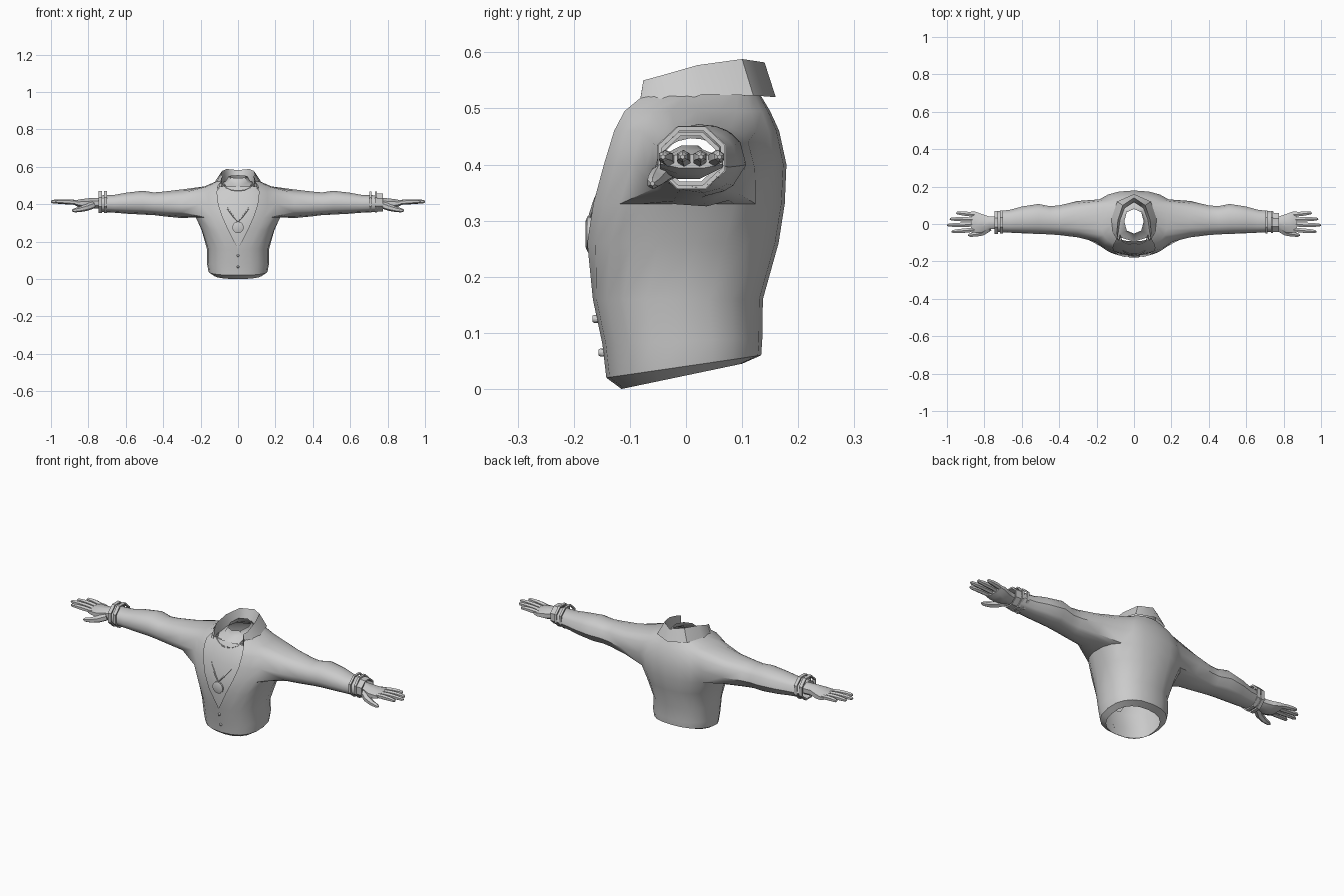
import bpy, bmesh, math
from mathutils import Vector

if "Cube" in bpy.data.objects:
    bpy.data.objects.remove(bpy.data.objects["Cube"])


def make(name, verts, faces, mirror=False, angle=40):
    me = bpy.data.meshes.new(name)
    me.from_pydata([tuple(v) for v in verts], [], faces)
    bm = bmesh.new()
    bm.from_mesh(me)
    bmesh.ops.remove_doubles(bm, verts=bm.verts, dist=1e-5)
    bmesh.ops.recalc_face_normals(bm, faces=bm.faces)
    bm.to_mesh(me)
    bm.free()
    ob = bpy.data.objects.new(name, me)
    bpy.context.collection.objects.link(ob)
    if mirror:
        m = ob.modifiers.new("mirror", 'MIRROR')
        m.merge_threshold = 0.0005
    bpy.ops.object.select_all(action='DESELECT')
    ob.select_set(True)
    bpy.context.view_layer.objects.active = ob
    bpy.ops.object.shade_smooth_by_angle(angle=math.radians(angle))
    return ob


def loft(rings, closed=True, caps=False, loop=False, skip=lambda r, c: False):
    """Quads between rings that all have the same number of points."""
    n = len(rings[0])
    verts = [v for r in rings for v in r]
    faces = []
    for r in range(len(rings) if loop else len(rings) - 1):
        r2 = (r + 1) % len(rings)
        for c in range(n if closed else n - 1):
            if not skip(r, c):
                d = (c + 1) % n
                faces.append((r * n + c, r * n + d, r2 * n + d, r2 * n + c))
    if caps:
        faces += [tuple(range(n)), tuple(range(len(verts) - n, len(verts)))]
    return verts, faces


def half_ring(zf, zb, w, yf, yb, v, m=10, end=math.pi):
    """Half a body section, from the front opening (half-width v) round to the back."""
    e = 0.85
    t0 = math.asin(min(1, (v / w) ** (1 / e)))
    out = []
    for i in range(m + 1):
        t = t0 + (end - t0) * i / m
        s, c = max(0, math.sin(t)), math.cos(t)
        x = w * s ** e if s > 1e-6 else 0
        k = math.copysign(abs(c) ** e, c)
        f = (1 - k) / 2
        out.append(Vector((x, yf + (yb - yf) * f, zf + (zb - zf) * f)))
    return out


def ring_x(x, yc, zc, ry, rz, n=8, turn=0.5):
    return [Vector((x, yc + ry * math.cos((i + turn) * math.tau / n),
                    zc + rz * math.sin((i + turn) * math.tau / n))) for i in range(n)]


def limb(path, n=6):
    """Rings round a bent path of (point, radius)."""
    rings = []
    for i, (p, r) in enumerate(path):
        a, b = path[max(0, i - 1)][0], path[min(len(path) - 1, i + 1)][0]
        q = (Vector(b) - Vector(a)).to_track_quat('X', 'Z')
        rings.append([Vector(p) + q @ v for v in ring_x(0, 0, 0, r, r, n)])
    return rings


# jacket: half torso with an open V front, the sleeve grown out of the armhole
rows = [(0.0, 0.045, 0.130, -0.115, 0.100, 0), (0.02, 0.06, 0.158, -0.142, 0.134, 0),
        (0.08, 0.09, 0.166, -0.149, 0.136, 0), (0.16, 0.16, 0.166, -0.166, 0.137, 0),
        (0.26, 0.26, 0.195, -0.179, 0.165, 0.05), (0.33, 0.33, 0.228, -0.172, 0.176, 0.082),
        (0.40, 0.40, 0.240, -0.157, 0.179, 0.105), (0.46, 0.46, 0.222, -0.142, 0.166, 0.112),
        (0.495, 0.495, 0.178, -0.130, 0.150, 0.108), (0.525, 0.525, 0.112, -0.110, 0.132, 0.088)]
torso = [half_ring(*r) for r in rows]
lo, hi, c0, c1 = 5, 8, 2, 7
verts, faces = loft(torso, closed=False,
                    skip=lambda r, c: lo <= r < hi and c0 <= c < c1)
hole = ([torso[lo][c] for c in range(c0, c1 + 1)] + [torso[r][c1] for r in range(lo + 1, hi + 1)]
        + [torso[hi][c] for c in range(c1 - 1, c0 - 1, -1)]
        + [torso[r][c0] for r in range(hi - 1, lo, -1)])
ang = [math.atan2((p.z - 0.412) / 0.083, (p.y - 0.026) / 0.10) for p in hole]
sleeve = [hole]
for x, yc, zc, ry, rz in [(0.30, 0.026, 0.402, 0.098, 0.077), (0.40, 0.020, 0.401, 0.080, 0.066),
                          (0.45, 0.020, 0.402, 0.076, 0.061), (0.51, 0.027, 0.408, 0.081, 0.064),
                          (0.60, 0.022, 0.405, 0.072, 0.056), (0.66, 0.015, 0.402, 0.062, 0.048),
                          (0.745, 0.012, 0.403, 0.055, 0.044)]:
    sleeve.append([Vector((x, yc + ry * math.cos(a), zc + rz * math.sin(a))) for a in ang])
v2, f2 = loft(sleeve)
k = len(verts)
make("jacket", verts + v2, faces + [tuple(i + k for i in f) for f in f2], mirror=True)

# folded collar: inner stand, top fold, outer fall
stand = [(0, .118, .525), (.05, .085, .525), (.075, .02, .52), (.085, -.05, .50), (.09, -.088, .478)]
fold = [(0, .140, .582), (.06, .100, .588), (.086, .02, .577), (.092, -.05, .557), (.084, -.076, .55)]
fall = [(0, .160, .52), (.09, .120, .523), (.120, .03, .525), (.126, -.045, .50), (.105, -.088, .475)]
make("collar", *loft([stand, fold, fall], closed=False), mirror=True)

# chest visible in the V, and the open neck
chest = [half_ring(z, z, w, yf, 0.15, 0, 5, end) for z, w, yf, end in
         [(0.16, 0.15, -0.158, 0.25), (0.26, 0.18, -0.168, 0.55), (0.33, 0.21, -0.160, 0.68),
          (0.40, 0.22, -0.142, 0.85), (0.46, 0.20, -0.118, 1.0), (0.495, 0.16, -0.092, 1.1)]]
make("chest", *loft(chest, closed=False), mirror=True)
neck = [half_ring(zf, zb, w, yf, yb, 0, 4) for zf, zb, w, yf, yb in
        [(0.49, 0.51, 0.120, -0.094, 0.115), (0.515, 0.53, 0.066, -0.060, 0.090),
         (0.54, 0.555, 0.052, -0.052, 0.080)]]
make("neck", *loft(neck, closed=False), mirror=True)

# hands: palm, four fingers and thumb
palm = [ring_x(*r) for r in [(0.73, 0.008, 0.405, 0.037, 0.031), (0.775, 0.006, 0.406, 0.037, 0.030),
                             (0.815, 0.004, 0.402, 0.054, 0.030), (0.85, 0.010, 0.404, 0.061, 0.023),
                             (0.872, 0.010, 0.406, 0.060, 0.013)]]
make("palm", *loft(palm, caps=True), mirror=True)
for i, (y, tip, spread) in enumerate([(-.031, .975, -.010), (-.003, 1.0, -.003),
                                      (.024, .985, .003), (.050, .95, .010)]):
    path = []
    for f, r in [(0, .0125), (.4, .0135), (.7, .012), (.93, .0095), (1, .004)]:
        path.append(((.855 + (tip - .855) * f, y + spread * f, .408 + .006 * math.sin(f * 2)), r))
    make("finger_%d" % (i + 1), *loft(limb(path), caps=True), mirror=True)
thumb = [((.775, -.022, .396), .020), ((.81, -.046, .382), .018), ((.845, -.055, .372), .0145),
         ((.875, -.059, .367), .011), ((.888, -.060, .366), .004)]
make("thumb", *loft(limb(thumb), caps=True), mirror=True)


# cuffs and wrist bands
def band(name, x0, x1, yc, zc, ry, rz, t=0.008, n=8):
    make(name, *loft([ring_x(x0, yc, zc, ry, rz, n), ring_x(x1, yc, zc, ry, rz, n),
                      ring_x(x1, yc, zc, ry - t, rz - t, n), ring_x(x0, yc, zc, ry - t, rz - t, n)],
                     loop=True))


band("left_band_outer", -0.746, -0.728, 0.008, 0.411, 0.066, 0.064)
band("left_band_inner", -0.717, -0.700, 0.010, 0.411, 0.067, 0.064)
band("right_band_inner", 0.702, 0.714, 0.010, 0.412, 0.066, 0.061)
band("right_band_outer", 0.732, 0.744, 0.010, 0.412, 0.064, 0.060)
band("right_cuff", 0.740, 0.775, 0.008, 0.410, 0.056, 0.052)


# necklaces following the chest, with a round pendant
def cord(name, pts, r):
    half = [Vector(p) for p in pts]
    full = [Vector((-p.x, p.y, p.z)) for p in half[:0:-1]] + half
    make(name, *loft(limb([(p, r) for p in full], 5), caps=True))


cord("long_necklace", [(0, -.171, .305), (.025, -.162, .335), (.055, -.145, .375),
                       (.078, -.122, .42), (.085, -.100, .465), (.075, -.070, .505)], .004)
cord("short_necklace", [(0, -.110, .472), (.035, -.105, .476), (.065, -.090, .49), (.075, -.06, .51)], .003)


def disc(name, y0, y1, z, r, n):
    rings = [[Vector((s * math.cos(i * math.tau / n), y, z + s * math.sin(i * math.tau / n)))
              for i in range(n)] for y, s in ((y1, r), (y0, r), (y0 - .003, r * .75))]
    make(name, *loft(rings, caps=True))


disc("pendant", -.176, -.168, .276, .031, 12)
disc("upper_button", -.164, -.157, .125, .007, 8)
disc("lower_button", -.153, -.146, .065, .007, 8)
